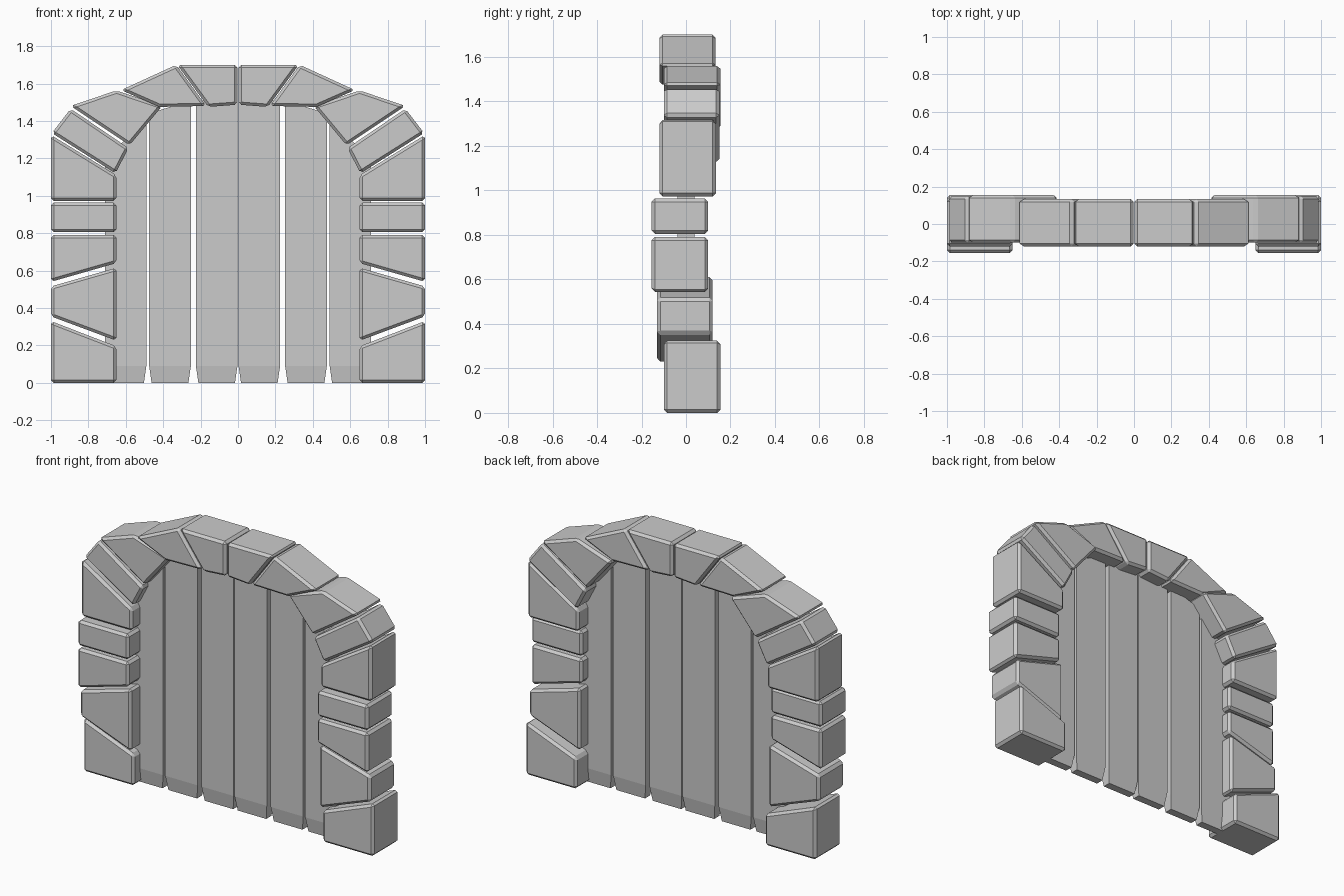
import bpy, bmesh

if "Cube" in bpy.data.objects:
    bpy.data.objects.remove(bpy.data.objects["Cube"])


def finish(name, bm, bevel=0.0):
    """Turn a left-side bmesh into an object mirrored across x = 0."""
    bmesh.ops.recalc_face_normals(bm, faces=bm.faces)
    mesh = bpy.data.meshes.new(name)
    bm.to_mesh(mesh)
    bm.free()
    obj = bpy.data.objects.new(name, mesh)
    bpy.context.collection.objects.link(obj)
    mir = obj.modifiers.new("mirror", 'MIRROR')
    mir.use_mirror_merge = False
    if bevel:
        bev = obj.modifiers.new("bevel", 'BEVEL')
        bev.width = bevel
        bev.segments = 1
        bev.limit_method = 'ANGLE'


def stone(name, profile, y0, y1):
    """Wedge stone: front outline (x, z) extruded from y0 to y1."""
    bm = bmesh.new()
    face = bm.faces.new([bm.verts.new((x, y0, z)) for x, z in profile])
    ext = bmesh.ops.extrude_face_region(bm, geom=[face])
    moved = [v for v in ext["geom"] if isinstance(v, bmesh.types.BMVert)]
    bmesh.ops.translate(bm, verts=moved, vec=(0, y1 - y0, 0))
    finish(name, bm, 0.015)


def plank(name, x0, x1, top0, top1):
    """Door board with a narrowed foot and a sloped top hidden by the arch."""
    bm = bmesh.new()
    t, c = 0.038, 0.013
    levels = [(x0 + c, x1 - c, t - c, 0, 0),
              (x0, x1, t, 0.09, 0.09),
              (x0, x1, t, top0, top1)]
    rings = [[bm.verts.new(p) for p in
              ((a, -d, za), (b, -d, zb), (b, d, zb), (a, d, za))]
             for a, b, d, za, zb in levels]
    for low, high in zip(rings, rings[1:]):
        for i in range(4):
            j = (i + 1) % 4
            bm.faces.new((low[i], low[j], high[j], high[i]))
    bm.faces.new(rings[0][::-1])
    bm.faces.new(rings[-1])
    finish(name, bm)


# jamb stones: z of bottom outer, bottom inner, top inner, top outer; y range
jambs = [(0.00, 0.00, 0.195, 0.33, -0.10, 0.155),
         (0.355, 0.225, 0.615, 0.515, -0.13, 0.12),
         (0.54, 0.64, 0.79, 0.79, -0.155, 0.10),
         (0.805, 0.805, 0.963, 0.963, -0.155, 0.10),
         (0.973, 0.973, 1.11, 1.325, -0.12, 0.135)]
for n, (bo, bi, ti, to, y0, y1) in enumerate(jambs, 1):
    stone(f"jamb_stone_{n}",
          [(-1, bo), (-0.65, bi), (-0.65, ti), (-1, to)], y0, y1)

# arch stones
stone("arch_stone_1", [(-0.995, 1.335), (-0.655, 1.12),
                       (-0.585, 1.255), (-0.895, 1.465)], -0.10, 0.15)
stone("arch_stone_2", [(-0.895, 1.48), (-0.58, 1.27),
                       (-0.405, 1.48), (-0.65, 1.563)], -0.10, 0.155)
stone("arch_stone_3", [(-0.625, 1.565), (-0.42, 1.475),
                       (-0.17, 1.48), (-0.33, 1.70)], -0.12, 0.133)
stone("arch_stone_4", [(-0.325, 1.70), (-0.16, 1.475),
                       (-0.003, 1.487), (-0.003, 1.70)], -0.12, 0.133)

# door planks
plank("door_plank_inner", -0.225, -0.003, 1.51, 1.51)
plank("door_plank_middle", -0.475, -0.252, 1.44, 1.51)
plank("door_plank_outer", -0.71, -0.49, 1.19, 1.42)
